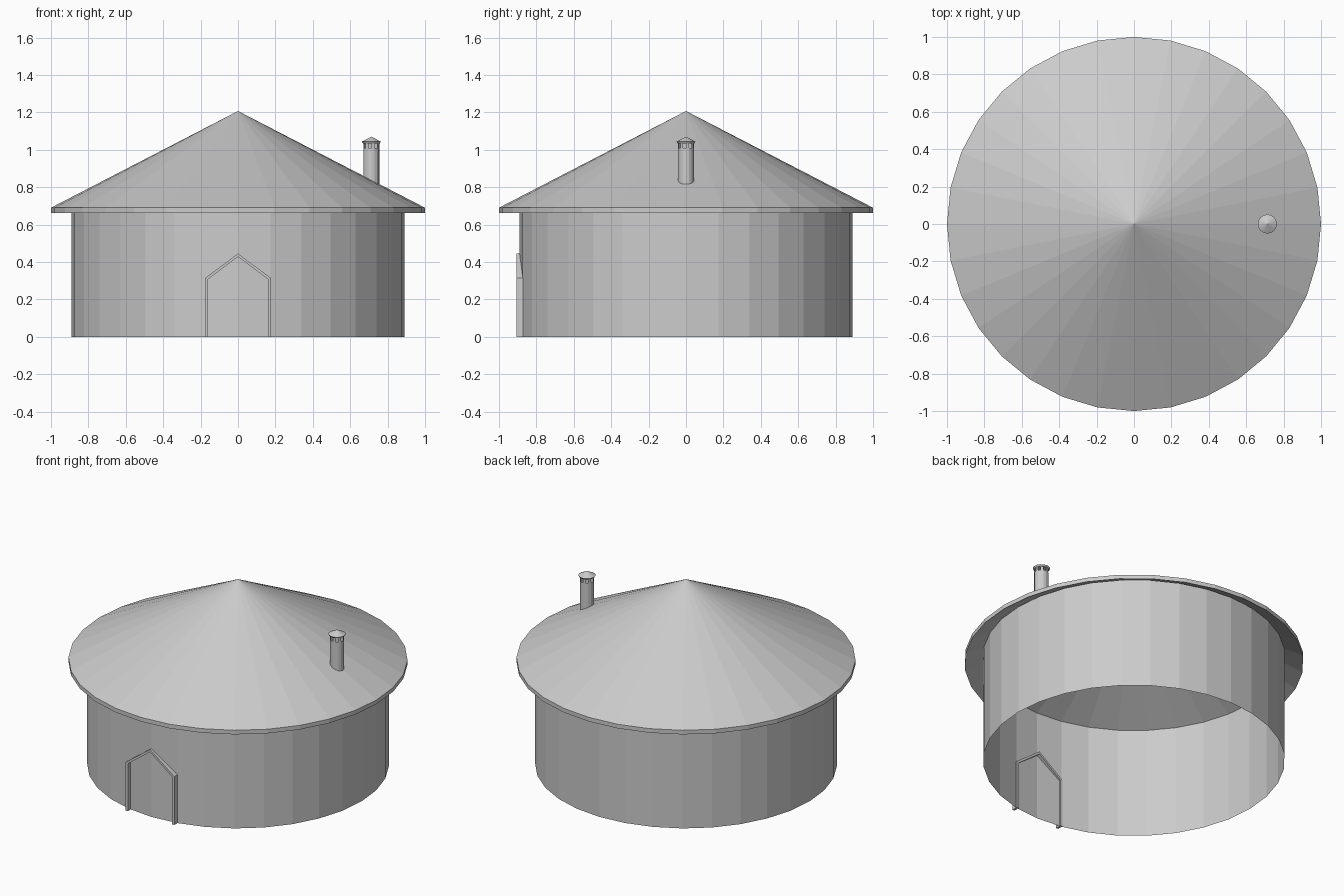
import bpy
import math

if "Cube" in bpy.data.objects:
    bpy.data.objects.remove(bpy.data.objects["Cube"])

SIDES = 32


def make(name, verts, faces):
    mesh = bpy.data.meshes.new(name)
    mesh.from_pydata(verts, [], faces)
    mesh.update()
    obj = bpy.data.objects.new(name, mesh)
    bpy.context.collection.objects.link(obj)
    return obj


def lathe(name, profile, sides, centre=(0, 0)):
    """Revolve (radius, z) points about a vertical axis; radius 0 makes a pole."""
    verts, rings, faces = [], [], []
    for r, z in profile:
        start = len(verts)
        count = 1 if r == 0 else sides
        for i in range(count):
            a = 2 * math.pi * i / sides
            verts.append((centre[0] + r * math.cos(a), centre[1] + r * math.sin(a), z))
        rings.append([start + i % count for i in range(sides)])
    for lo, hi in zip(rings, rings[1:]):
        for i in range(sides):
            j = (i + 1) % sides
            faces.append(tuple(dict.fromkeys((lo[i], lo[j], hi[j], hi[i]))))
    return make(name, verts, faces)


# Round wall, a single open sheet reaching the roof underside
lathe("wall", [(0.89, 0), (0.89, 0.717)], SIDES)

# Conical roof shell with a thin vertical eave
lathe("roof", [(0, 1.18), (1, 0.663), (1, 0.69), (0, 1.207)], SIDES)

# Pointed door frame standing slightly proud of the wall
outer = [(-0.175, 0), (-0.175, 0.315), (0, 0.445), (0.175, 0.315), (0.175, 0)]
inner = [(-0.16, 0), (-0.16, 0.308), (0, 0.428), (0.16, 0.308), (0.16, 0)]
verts = [(x, y, z) for y in (-0.905, -0.866) for x, z in outer + inner]
faces = []
for i in range(4):
    o, n = i, i + 5
    faces += [(o, n, n + 1, o + 1), (o + 10, o + 11, n + 11, n + 10),
              (o, o + 1, o + 11, o + 10), (n, n + 10, n + 11, n + 1)]
faces += [(0, 10, 15, 5), (4, 9, 19, 14)]
make("door_frame", verts, faces)

# Chimney pipe: foot follows the roof slope, slots left open under the cap
CX, R, N = 0.713, 0.043, 16
verts, faces = [], []
for level in range(3):
    for i in range(N):
        a = 2 * math.pi * i / N
        x, y = CX + R * math.cos(a), R * math.sin(a)
        foot = 1.207 - 0.517 * math.hypot(x, y) - 0.01
        verts.append((x, y, (foot, 1.01, 1.036)[level]))
for i in range(N):
    j = (i + 1) % N
    faces.append((i, j, N + j, N + i))
    if i % 2 == 0:
        faces.append((N + i, N + j, 2 * N + j, 2 * N + i))
make("chimney_pipe", verts, faces)

# Small conical chimney cap
lathe("chimney_cap", [(0, 1.034), (0.045, 1.034), (0.051, 1.043), (0, 1.07)], N, (CX, 0))
